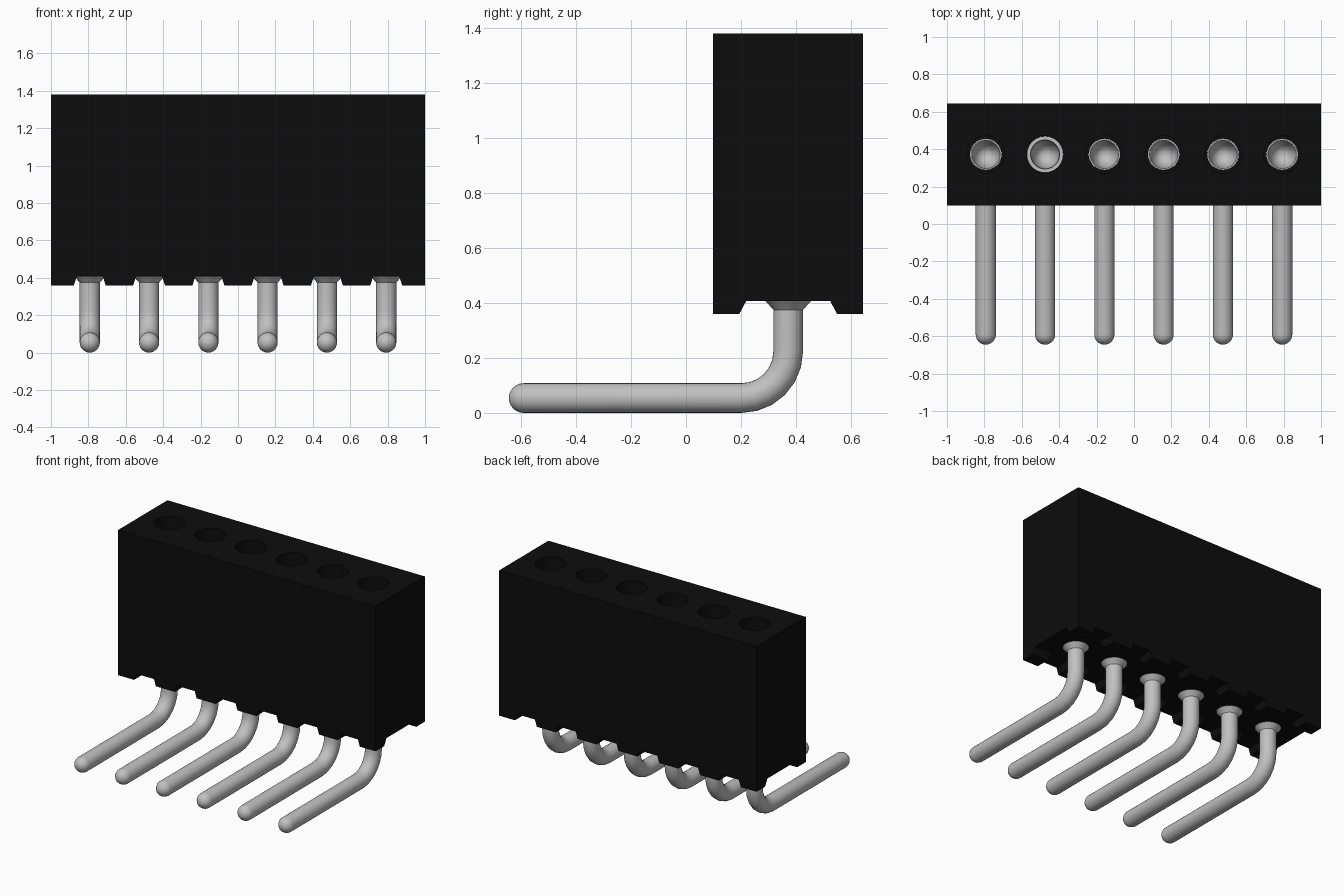
import bpy, bmesh
from math import sin, cos, pi
from mathutils import Vector

cube = bpy.data.objects.get("Cube")
if cube:
    bpy.data.objects.remove(cube, do_unlink=True)

PINS = 6
PITCH = 0.317
YC = 0.372          # centre line of the housing
TOP, FLOOR, BASE = 1.38, 0.36, 0.407
R = 0.054           # pin radius
BEND = 0.17
XS = [(i - (PINS - 1) / 2) * PITCH for i in range(PINS)]


def material(name, value, rough):
    m = bpy.data.materials.new(name)
    m.use_nodes = True
    col = (value, value, value, 1)
    m.diffuse_color = col
    b = m.node_tree.nodes["Principled BSDF"]
    b.inputs["Base Color"].default_value = col
    b.inputs["Roughness"].default_value = rough
    return m


black = material("black plastic", 0.004, 0.6)
silver = material("silver metal", 0.53, 0.4)


def finish(bm, name, mat):
    bmesh.ops.remove_doubles(bm, verts=bm.verts, dist=1e-5)
    bmesh.ops.recalc_face_normals(bm, faces=bm.faces)
    me = bpy.data.meshes.new(name)
    bm.to_mesh(me)
    bm.free()
    me.materials.append(mat)
    ob = bpy.data.objects.new(name, me)
    bpy.context.collection.objects.link(ob)
    return ob


def sweep(bm, x, stations, sides=24):
    """Skin circles given as (y, z, tilt, radius)."""
    rings = []
    for y, z, a, r in stations:
        u = Vector((0, cos(a), sin(a)))
        c = Vector((x, y, z))
        rings.append([bm.verts.new(c + r * (cos(t) * Vector((1, 0, 0)) + sin(t) * u))
                      for t in (2 * pi * k / sides for k in range(sides))])
    for p, q in zip(rings, rings[1:]):
        for k in range(sides):
            n = (k + 1) % sides
            bm.faces.new((p[k], p[n], q[n], q[k]))


def lathe(points):
    return [(YC, z, 0, r) for r, z in points]


def channel(bm, centre, half_low, half_high, along_x):
    """Trapezoid groove cutter through the underside."""
    low = FLOOR - 0.02
    slope = (half_low - half_high) / (BASE - FLOOR)
    wide = half_low + slope * 0.02
    prof = [(-wide, low), (wide, low), (half_high, BASE), (-half_high, BASE)]
    ends = []
    for e in (-1.5, 1.5):
        ends.append([bm.verts.new((e, centre + w, z) if along_x else (centre + w, e, z))
                     for w, z in prof])
    bm.faces.new(ends[0])
    bm.faces.new(ends[1])
    for k in range(4):
        n = (k + 1) % 4
        bm.faces.new((ends[0][k], ends[0][n], ends[1][n], ends[1][k]))


def smooth(ob):
    bpy.ops.object.select_all(action='DESELECT')
    ob.select_set(True)
    bpy.context.view_layer.objects.active = ob
    bpy.ops.object.shade_smooth_by_angle(angle=0.6)


# Housing block
bm = bmesh.new()
bmesh.ops.create_cube(bm, size=1)
bmesh.ops.scale(bm, vec=(2, 0.546, TOP - FLOOR), verts=bm.verts)
bmesh.ops.translate(bm, vec=(0, YC, (TOP + FLOOR) / 2), verts=bm.verts)
housing = finish(bm, "housing", black)

# Cutters: long groove, cross notches, stepped bores
cutters = []
bm = bmesh.new()
channel(bm, YC, 0.178, 0.153, True)
cutters.append(finish(bm, "long_groove_cutter", black))

bm = bmesh.new()
for x in XS:
    channel(bm, x, 0.085, 0.07, False)
cutters.append(finish(bm, "notch_cutter", black))

bm = bmesh.new()
for x in XS:
    sweep(bm, x, lathe([(0, 1.45), (0.1, 1.45), (0.1, 1.1), (0.084, 1.1),
                        (0.084, 0.3), (0, 0.3)]), 32)
cutters.append(finish(bm, "bore_cutter", black))

bpy.context.view_layer.objects.active = housing
for c in cutters:
    c.hide_render = True
    mod = housing.modifiers.new(c.name, 'BOOLEAN')
    mod.operation = 'DIFFERENCE'
    mod.solver = 'EXACT'
    mod.object = c
    bpy.ops.object.modifier_apply(modifier=mod.name)
for c in cutters:
    bpy.data.objects.remove(c, do_unlink=True)
smooth(housing)

# Bent pins, each with a hollow socket at its top
for i, x in enumerate(XS):
    socket = [(0, 0.6), (0.066, 0.7), (0.075, 1.09)]
    if i == 1:      # this socket shows its wide rim
        socket += [(0.078, 1.12), (0.098, 1.12), (0.098, 1.104), (0.083, 1.104)]
    else:
        socket += [(0.083, 1.09)]
    socket += [(0.083, BASE), (0.079, BASE - 0.004), (R, 0.375)]
    path = lathe(socket)
    for k in range(7):
        t = k / 6 * pi / 2
        path.append((YC - BEND + BEND * cos(t), R + BEND - BEND * sin(t), -t, R))
    for k in range(7):
        s = k / 6 * pi / 2
        path.append((-0.591 - R * sin(s), R, -pi / 2, R * cos(s)))
    bm = bmesh.new()
    sweep(bm, x, path)
    smooth(finish(bm, f"pin_{i + 1}", silver))
